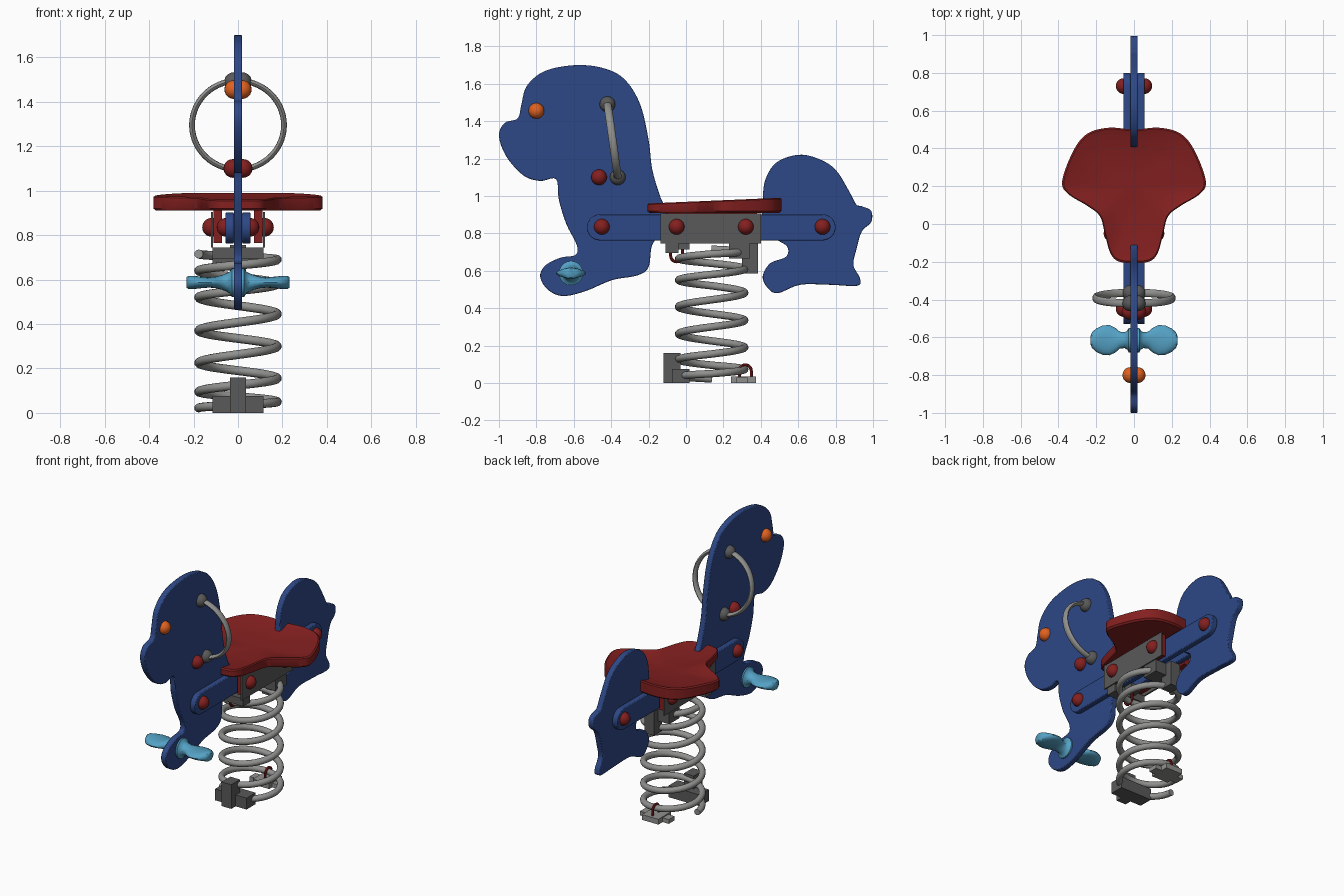
import bpy, bmesh, math
from mathutils import Vector

if "Cube" in bpy.data.objects:
    bpy.data.objects.remove(bpy.data.objects["Cube"])


def material(name, rgb):
    m = bpy.data.materials.new(name)
    m.diffuse_color = (*rgb, 1)
    m.use_nodes = True
    m.node_tree.nodes["Principled BSDF"].inputs["Base Color"].default_value = m.diffuse_color
    return m


BLUE = material("blue panel", (0.027, 0.065, 0.24))
RED = material("dark red", (0.23, 0.014, 0.014))
DARK = material("dark grey", (0.10, 0.10, 0.10))
STEEL = material("steel grey", (0.28, 0.28, 0.27))
CYAN = material("light blue", (0.09, 0.36, 0.56))
ORANGE = material("orange", (0.75, 0.12, 0.014))


def finish(bm, name, mat, smooth=True, bevel=0):
    bmesh.ops.recalc_face_normals(bm, faces=bm.faces)
    me = bpy.data.meshes.new(name)
    bm.to_mesh(me)
    bm.free()
    ob = bpy.data.objects.new(name, me)
    bpy.context.collection.objects.link(ob)
    me.materials.append(mat)
    if bevel:
        mod = ob.modifiers.new("soft edge", 'BEVEL')
        mod.width, mod.segments, mod.angle_limit = bevel, 2, math.radians(50)
    if smooth:
        bpy.ops.object.select_all(action='DESELECT')
        ob.select_set(True)
        bpy.context.view_layer.objects.active = ob
        bpy.ops.object.shade_smooth_by_angle(angle=math.radians(35))
    return ob


def spline(pts, steps=5):
    """Closed smooth outline through the given points."""
    n, out = len(pts), []
    for i in range(n):
        a, b, c, d = (Vector(pts[(i + k) % n]) for k in (-1, 0, 1, 2))
        for s in range(steps):
            t = s / steps
            out.append(0.5 * (2 * b + (c - a) * t + (2 * a - 5 * b + 4 * c - d) * t * t
                              + (3 * b - a - 3 * c + d) * t ** 3))
    return out


def panel(name, outline, x0, x1, mat, bevel=0.005):
    """Side profile (y, z) given thickness along x."""
    bm = bmesh.new()
    f = bm.faces.new([bm.verts.new((x0, p[0], p[1])) for p in outline])
    r = bmesh.ops.extrude_face_region(bm, geom=[f])
    vs = [v for v in r["geom"] if isinstance(v, bmesh.types.BMVert)]
    bmesh.ops.translate(bm, verts=vs, vec=(x1 - x0, 0, 0))
    return finish(bm, name, mat, True, bevel)


def sweep(name, path, radii, up, mat, sides=12):
    """Tube along a path with an elliptical section; radii = (along up, across)."""
    bm, rings, up = bmesh.new(), [], Vector(up)
    path = [Vector(p) for p in path]
    for i, p in enumerate(path):
        t = (path[min(i + 1, len(path) - 1)] - path[max(i - 1, 0)]).normalized()
        side = t.cross(up).normalized()
        u = side.cross(t)
        ra, rb = radii[i] if isinstance(radii, list) else radii
        rings.append([bm.verts.new(p + u * ra * math.sin(a) + side * rb * math.cos(a))
                      for a in (2 * math.pi * k / sides for k in range(sides))])
    for r, s in zip(rings, rings[1:]):
        for k in range(sides):
            j = (k + 1) % sides
            bm.faces.new((r[k], r[j], s[j], s[k]))
    bm.faces.new(rings[0])
    bm.faces.new(rings[-1])
    return finish(bm, name, mat)


def box(name, x, y, z, mat):
    bm = bmesh.new()
    bmesh.ops.create_cube(bm, size=1)
    for v in bm.verts:
        v.co = [r[0] + (c + 0.5) * (r[1] - r[0]) for c, r in zip(v.co, (x, y, z))]
    return finish(bm, name, mat, False)


def domes(name, x, y, z, mat):
    """Pair of round caps on both sides."""
    for s in (-1, 1):
        bm = bmesh.new()
        bmesh.ops.create_uvsphere(bm, u_segments=20, v_segments=12, radius=0.042)
        bmesh.ops.translate(bm, verts=bm.verts, vec=(s * x, y, z))
        finish(bm, name, mat)


# Front and rear body panels
head = [(-.58, 1.70), (-.75, 1.67), (-.85, 1.59), (-.88, 1.49), (-.90, 1.415), (-.97, 1.39),
        (-1, 1.32), (-.96, 1.21), (-.87, 1.11), (-.78, 1.08), (-.695, 1.09), (-.68, .98),
        (-.64, .85), (-.585, .74), (-.59, .685), (-.67, .67), (-.75, .63), (-.78, .57),
        (-.74, .50), (-.66, .465), (-.54, .49), (-.395, .55), (-.26, .575), (-.20, .62),
        (-.18, .74), (-.11, .83), (-.095, .91), (-.135, .99), (-.18, 1.14), (-.20, 1.30),
        (-.245, 1.49), (-.325, 1.62), (-.43, 1.68)]
tail = [(.60, 1.22), (.485, 1.18), (.425, 1.09), (.41, .98), (.41, .88), (.47, .78), (.54, .73),
        (.535, .675), (.45, .64), (.41, .57), (.435, .51), (.49, .48), (.61, .525), (.77, .525),
        (.915, .52), (.93, .56), (.895, .63), (.91, .71), (.94, .81), (.99, .86), (.99, .92),
        (.94, .945), (.91, .955), (.875, 1.02), (.80, 1.14), (.705, 1.20)]
panel("head_panel", spline(head), -.019, .019, BLUE)
panel("tail_panel", spline(tail), -.019, .019, BLUE)

# Side bars with rounded ends
bar = [(cy + .07 * math.sin(a + o), .832 + .07 * math.cos(a + o))
       for cy, o in ((.73, 0), (-.46, math.pi)) for a in (math.pi * k / 14 for k in range(15))]
for s in (-1, 1):
    panel("side_bar", bar, s * .019, s * .056, BLUE)

# Dished seat built from shrinking rings of its outline
half = [(.13, .51), (.245, .48), (.32, .39), (.38, .23), (.35, .16), (.245, .095), (.18, .04),
        (.155, -.05), (.127, -.15), (.085, -.197)]
outline = spline([(0, .5)] + half + [(0, -.207)] + [(-x, y) for x, y in reversed(half)])
bm, rings = bmesh.new(), []
for scale, low in ((.97, None), (1, .92), (1, 0), (.975, -.006), (.8, .010), (.5, .02), (.2, .026)):
    ring = []
    for p in outline:
        x, y = p.x * scale, .2 + (p.y - .2) * scale
        z = .91 if low is None else .92 if low == .92 else .96 + .03 * (y + .2) / .7 - low - .006
        ring.append(bm.verts.new((x, y, z)))
    rings.append(ring)
for r, s in zip(rings, rings[1:]):
    for k in range(len(r)):
        j = (k + 1) % len(r)
        bm.faces.new((r[k], r[j], s[j], s[k]))
bm.faces.new(rings[0])
bm.faces.new(rings[-1])
finish(bm, "seat", RED)

# Seat mount: red inner cheeks and grey outer plates
for s in (-1, 1):
    box("mount_cheek", sorted((s * .072, s * .11)), (-.11, .38), (.765, .912), RED)
    box("mount_plate", sorted((s * .112, s * .122)), (-.135, .40), (.745, .905), DARK)

# Round caps, bolts and eyes
domes("eye", .019, -.80, 1.455, ORANGE)
domes("neck_bolt", .023, -.465, 1.10, RED)
domes("front_bolt", .054, -.45, .835, RED)
domes("rear_bolt", .054, .73, .835, RED)
for y in (-.05, .32):
    domes("mount_bolt", .119, y, .835, RED)
domes("handle_cap_top", .02, -.42, 1.49, DARK)
domes("handle_cap_bottom", .02, -.365, 1.10, DARK)

# Hand loops on both sides
for s in (-1, 1):
    path = []
    for k in range(25):
        a = math.radians(78 - 156 * k / 24)
        z = 1.295 + .2 * math.sin(a)
        path.append((s * .207 * math.cos(a), -.392 - .14 * (z - 1.295), z))
    sweep("handle_loop", path, (.021, .013), (0, 1, 0), STEEL)

# Foot rest: flange, neck and flattened paddle, mirrored
prof = [(0, .065, .065), (.028, .065, .065), (.036, .05, .05), (.05, .042, .042),
        (.075, .045, .032), (.10, .066, .026), (.13, .08, .023), (.165, .078, .026),
        (.20, .062, .030), (.222, .042, .030), (.231, .02, .024)]
full = [(-x, a, b) for x, a, b in reversed(prof)] + prof[1:]
sweep("foot_rest", [(x, -.615, .587) for x, a, b in full], [(b, a) for x, a, b in full],
      (0, 0, 1), CYAN, 20)

# Coil spring: heights at each half turn, starting on the left
levels = [.022, .05, .095, .155, .225, .30, .37, .445, .52, .58, .64, .69, .715]
path = []
for k in range((len(levels) - 1) * 16 + 1):
    i = min(k // 16, len(levels) - 2)
    t = k / 16 - i
    a = math.pi + math.pi * k / 16
    path.append((.177 * math.cos(a), .137 + .177 * math.sin(a),
                 levels[i] * (1 - t) + levels[i + 1] * t))
sweep("coil_spring", path, (.02, .02), (0, 0, 1), STEEL)

# Clamps holding the spring at top and bottom
box("top_clamp_front", (-.115, .115), (-.11, -.04), (.695, .745), DARK)
box("top_clamp_front_tab", (-.035, .035), (-.075, .02), (.715, .755), DARK)
box("top_clamp_rear", (-.115, .115), (.23, .34), (.665, .745), DARK)
box("top_clamp_rear_post", (-.035, .035), (.30, .385), (.585, .745), DARK)
box("base_clamp", (-.115, .115), (-.075, .02), (0, .075), DARK)
box("base_post", (-.035, .035), (-.12, -.03), (0, .16), DARK)
box("base_foot", (-.06, .06), (.24, .375), (0, .035), STEEL)
box("base_foot_wing", (-.105, .105), (.27, .33), (0, .028), STEEL)

# Red hooks around the spring wire
for y, z, s in ((.317, .065, 1), (-.05, .68, -1)):
    path = [(0, y - .032, z - s * .04)]
    path += [(0, y - .032 * math.cos(math.pi * k / 12), z + s * .032 * math.sin(math.pi * k / 12))
             for k in range(13)]
    path.append((0, y + .032, z - s * .04))
    sweep("spring_hook", path, (.008, .008), (1, 0, 0), RED, 8)
